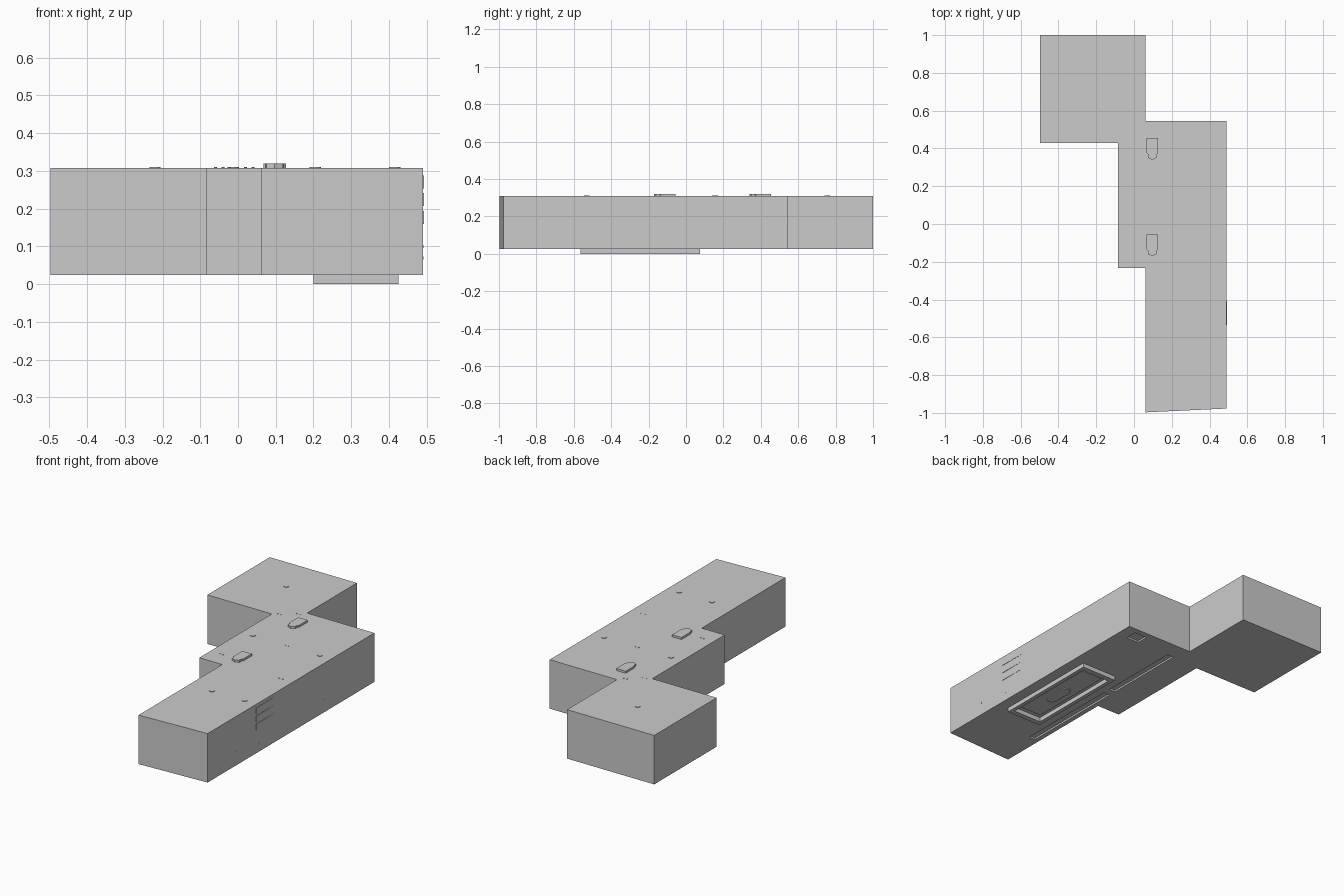
import bpy, bmesh
from math import cos, sin, pi

if "Cube" in bpy.data.objects:
    bpy.data.objects.remove(bpy.data.objects["Cube"])

Z0, Z1 = 0.025, 0.308


def prism(name, pts, z0, z1):
    """Extrude a closed xy outline from z0 to z1."""
    bm = bmesh.new()
    face = bm.faces.new([bm.verts.new((x, y, z0)) for x, y in pts])
    ext = bmesh.ops.extrude_face_region(bm, geom=[face])
    top = [v for v in ext["geom"] if isinstance(v, bmesh.types.BMVert)]
    bmesh.ops.translate(bm, verts=top, vec=(0, 0, z1 - z0))
    bmesh.ops.recalc_face_normals(bm, faces=bm.faces)
    mesh = bpy.data.meshes.new(name)
    bm.to_mesh(mesh)
    bm.free()
    ob = bpy.data.objects.new(name, mesh)
    bpy.context.collection.objects.link(ob)
    return ob


def rect(x0, x1, y0, y1):
    return [(x0, y0), (x1, y0), (x1, y1), (x0, y1)]


def disc(cx, cy, r, n=16):
    return [(cx + r * cos(2 * pi * i / n), cy + r * sin(2 * pi * i / n)) for i in range(n)]


def stadium(cx, cy, w, length, n=8):
    r, h = w / 2, length / 2 - w / 2
    up = [(cx + r * cos(pi * i / n), cy + h + r * sin(pi * i / n)) for i in range(n + 1)]
    down = [(cx - r * cos(pi * i / n), cy - h - r * sin(pi * i / n)) for i in range(n + 1)]
    return up + down


def cut(target, outline, z0, z1):
    cutter = prism("cutter", outline, z0, z1)
    cutter.hide_render = True
    mod = target.modifiers.new("cut", 'BOOLEAN')
    mod.operation, mod.solver, mod.object = 'DIFFERENCE', 'EXACT', cutter
    bpy.context.view_layer.objects.active = target
    bpy.ops.object.modifier_apply(modifier=mod.name)
    bpy.data.objects.remove(cutter)


# Stepped main body
body = prism("body", [(-0.497, 1.0), (-0.497, 0.43), (-0.085, 0.43), (-0.085, -0.232),
                      (0.062, -0.232), (0.062, -0.997), (0.49, -0.977), (0.49, 0.545),
                      (0.06, 0.545), (0.06, 1.0)], Z0, Z1)

# Shallow grooves in the underside
for r in (rect(0.09, 0.13, -0.735, -0.10), rect(0.09, 0.13, -0.055, 0.44),
          rect(0.34, 0.42, 0.44, 0.51)):
    cut(body, r, 0, Z0 + 0.01)

# Raised frame under the body with an inner panel and rounded slot pad
frame = prism("bottom_frame", rect(0.20, 0.425, -0.565, 0.075), 0, Z0)
cut(frame, rect(0.222, 0.403, -0.535, 0.045), -0.1, 0.1)
prism("frame_panel", rect(0.245, 0.38, -0.505, 0.015), 0.019, Z0)
prism("slot_pad", stadium(0.3125, -0.27, 0.06, 0.17), 0.013, 0.019)

# Tapered tabs on top
for i, y in enumerate((0.0, -0.51)):
    prism(f"top_tab_{i + 1}", [(px, py + y) for px, py in (
        (0.067, 0.455), (0.127, 0.455), (0.127, 0.375), (0.121, 0.37), (0.119, 0.35),
        (0.097, 0.34), (0.075, 0.35), (0.073, 0.37), (0.067, 0.375))], Z1, 0.32)

# Round studs on top
for i, (x, y) in enumerate(((-0.22, 0.755), (-0.013, 0.155), (0.415, 0.155),
                            (0.205, -0.53), (0.415, -0.53))):
    prism(f"top_stud_{i + 1}", disc(x, y, 0.015), Z1, Z1 + 0.003)

# Pairs of tiny pins on top
for i, (x, y) in enumerate(((0.205, 0.155), (0.415, -0.2), (-0.013, -0.13),
                            (-0.05, 0.45), (0.03, 0.51))):
    for s in (-1, 1):
        prism(f"top_pin_{i + 1}", disc(x + s * 0.01, y, 0.004, 8), Z1, Z1 + 0.002)

# Sloped vent louvres on the right side
for i, z in enumerate((0.16, 0.207, 0.254)):
    ob = prism(f"vent_louvre_{i + 1}", rect(0.489, 0.493, -0.535, -0.375), z, z + 0.034)
    for v in ob.data.vertices:
        if v.co.x > 0.49 and v.co.y > -0.4:
            v.co.x = 0.4905

# Small screw heads on the right side
for i, (y, z) in enumerate(((0.08, 0.10), (-0.51, 0.07), (-0.714, 0.10))):
    ob = prism(f"side_screw_{i + 1}", disc(0, 0, 0.004, 8), 0, 0.002)
    ob.rotation_euler = (0, pi / 2, 0)
    ob.location = (0.489, y, z)
